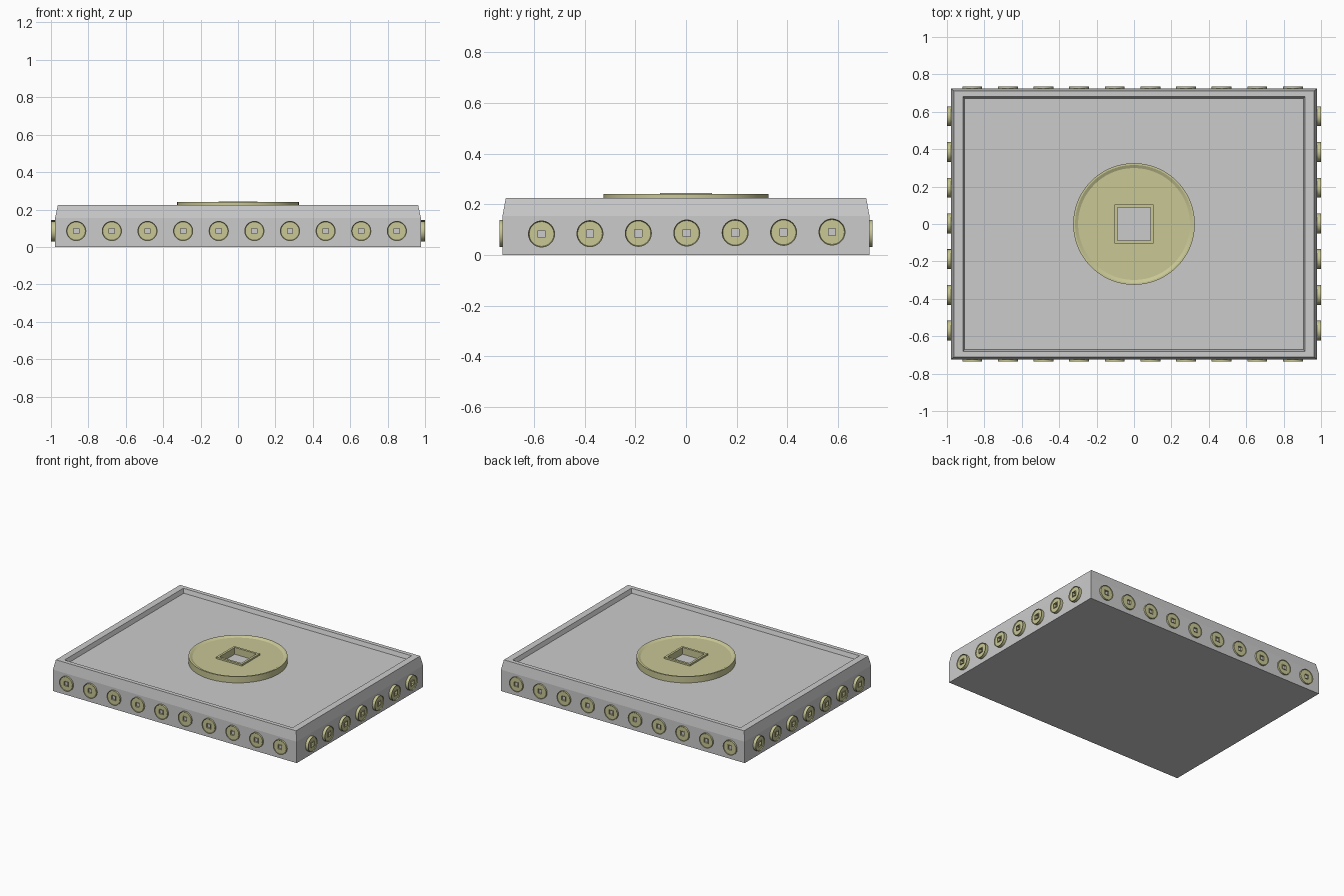
import bpy, bmesh, math
from mathutils import Matrix

if "Cube" in bpy.data.objects:
    bpy.data.objects.remove(bpy.data.objects["Cube"])

brass = bpy.data.materials.new("pale_brass")
brass.diffuse_color = (0.58, 0.57, 0.30, 1)
brass.use_nodes = True
brass.node_tree.nodes["Principled BSDF"].inputs["Base Color"].default_value = brass.diffuse_color


def finish(name, bm, mat=None, matrix=None):
    bmesh.ops.recalc_face_normals(bm, faces=bm.faces)
    mesh = bpy.data.meshes.new(name)
    bm.to_mesh(mesh)
    bm.free()
    ob = bpy.data.objects.new(name, mesh)
    bpy.context.collection.objects.link(ob)
    if mat:
        mesh.materials.append(mat)
    if matrix:
        ob.matrix_world = matrix
    return ob


def skin(bm, loops, closed=False):
    """Join successive loops of points with quads."""
    rings = [[bm.verts.new(p) for p in loop] for loop in loops]
    pairs = list(zip(rings, rings[1:]))
    if closed:
        pairs.append((rings[-1], rings[0]))
    for a, b in pairs:
        n = len(a)
        for i in range(n):
            j = (i + 1) % n
            bm.faces.new((a[i], a[j], b[j], b[i]))
    return rings


def rect(x, y, z):
    return [(-x, -y, z), (x, -y, z), (x, y, z), (-x, y, z)]


def ring(r, z, n, square=False):
    pts = []
    for i in range(n):
        a = 2 * math.pi * i / n
        c, s = math.cos(a), math.sin(a)
        k = r / max(abs(c), abs(s)) if square else r
        pts.append((c * k, s * k, z))
    return pts


def coin(name, r, base, face, lip, frame, hole, frame_out, n, matrix=None):
    """Round disc with a raised rim and a framed square hole."""
    bm = bmesh.new()
    skin(bm, [ring(r, base, n), ring(r, lip, n), ring(r * 0.97, lip, n),
              ring(r * 0.92, face, n),
              ring(frame_out, face, n, True), ring(frame_out, frame, n, True),
              ring(hole, frame, n, True), ring(hole, base, n, True)], closed=True)
    ob = finish(name, bm, brass, matrix)
    bpy.ops.object.select_all(action='DESELECT')
    bpy.context.view_layer.objects.active = ob
    ob.select_set(True)
    bpy.ops.object.shade_smooth_by_angle(angle=math.radians(25))
    return ob


# Tray slab: bevelled upper edge and shallow recessed top
bm = bmesh.new()
rings = skin(bm, [rect(0.978, 0.724, 0), rect(0.978, 0.724, 0.155),
                  rect(0.963, 0.711, 0.225), rect(0.915, 0.681, 0.225),
                  rect(0.905, 0.672, 0.195)])
bm.faces.new(rings[0])
bm.faces.new(rings[-1])
finish("tray_slab", bm)

# Large centre coin
coin("centre_coin", 0.325, 0.194, 0.232, 0.240, 0.244, 0.087, 0.103, 96)


# Small coins set into the four sides
def side_coin(name, pos, turn, out):
    m = (Matrix.Translation(pos) @ Matrix.Rotation(turn, 4, 'Z')
         @ Matrix.Rotation(math.pi / 2, 4, 'X'))
    coin(name, 0.053, -0.002, out * 0.75, out, out, 0.0145, 0.018, 32, m)


for i in range(10):
    x = -0.865 + i * 0.1905
    side_coin(f"front_coin_{i}", (x, -0.724, 0.085), 0, 0.012)
    side_coin(f"back_coin_{i}", (x, 0.724, 0.085), math.pi, 0.012)

for i in range(-3, 4):
    y, z = i * 0.191, 0.087 + i * 0.0013
    side_coin(f"right_coin_{i + 3}", (0.978, y + 0.003, z), math.pi / 2, 0.022)
    side_coin(f"left_coin_{i + 3}", (-0.978, y + 0.003, z), -math.pi / 2, 0.022)
